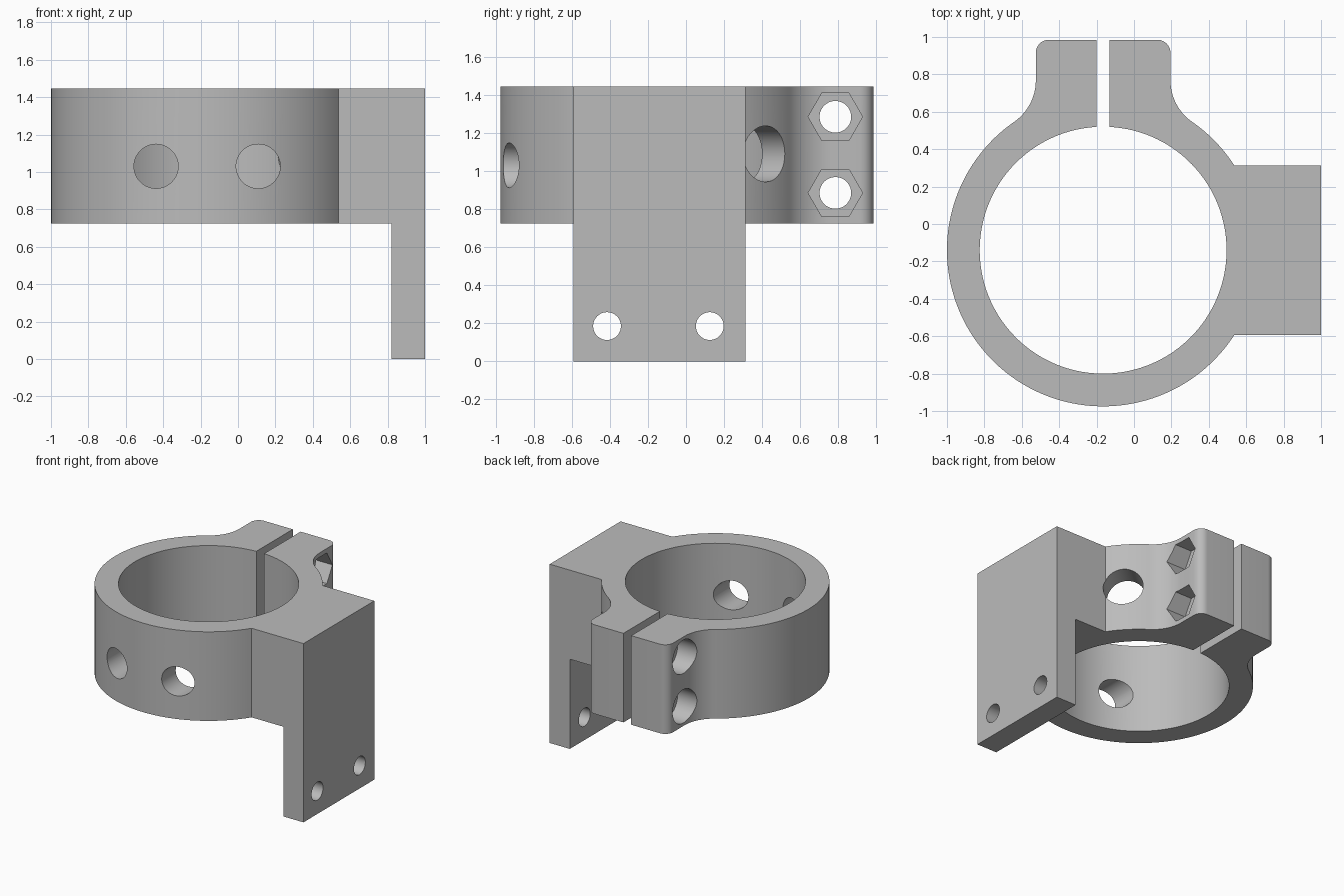
import bpy, bmesh
from math import sin, cos, pi, radians, sqrt, atan2, asin, acos
from mathutils import Vector, Matrix

if "Cube" in bpy.data.objects:
    bpy.data.objects.remove(bpy.data.objects["Cube"])

CX, CY = -0.165, -0.14           # ring axis
R_OUT, R_IN = 0.835, 0.66        # ring radii
Z0, Z1 = 0.725, 1.445            # clamp height
LUG, LUG_TOP = 0.36, 0.985       # lug half width and end
SLOT, CORNER, FILLET = 0.035, 0.07, 0.27
ARM, ARM_X, PLATE_X = 0.4525, 1.0, 0.82

gray = bpy.data.materials.new("plain_gray")
gray.use_nodes = True
COLOR = (0.5, 0.5, 0.5, 1)
gray.diffuse_color = COLOR
gray.node_tree.nodes["Principled BSDF"].inputs["Base Color"].default_value = COLOR


def make_object(name, bm):
    bmesh.ops.recalc_face_normals(bm, faces=bm.faces)
    mesh = bpy.data.meshes.new(name)
    bm.to_mesh(mesh)
    bm.free()
    mesh.materials.append(gray)
    obj = bpy.data.objects.new(name, mesh)
    bpy.context.collection.objects.link(obj)
    return obj


def arc(cx, cy, r, a0, a1, n):
    return [(cx + r * cos(a0 + (a1 - a0) * i / n),
             cy + r * sin(a0 + (a1 - a0) * i / n)) for i in range(n + 1)]


def prism(name, outline, z0, z1):
    bm = bmesh.new()
    face = bm.faces.new([bm.verts.new((x, y, z0)) for x, y in outline])
    top = bmesh.ops.extrude_face_region(bm, geom=[face])["geom"]
    bmesh.ops.translate(bm, vec=(0, 0, z1 - z0),
                        verts=[g for g in top if isinstance(g, bmesh.types.BMVert)])
    return make_object(name, bm)


def box(name, x0, x1, y0, y1, z0, z1):
    return prism(name, [(x0, y0), (x1, y0), (x1, y1), (x0, y1)], z0, z1)


def rod(name, start, end, r, sides=64):
    a, b = Vector(start), Vector(end)
    d = b - a
    bm = bmesh.new()
    bmesh.ops.create_cone(bm, cap_ends=True, segments=sides,
                          radius1=r, radius2=r, depth=d.length)
    # turn the first corner sideways, then lay the axis along the path
    spin = d.to_track_quat('Z', 'Y').to_matrix().to_4x4()
    bmesh.ops.transform(bm, matrix=Matrix.Translation((a + b) / 2) @ spin, verts=bm.verts)
    return make_object(name, bm)


def combine(target, other, operation):
    mod = target.modifiers.new(other.name, 'BOOLEAN')
    mod.operation, mod.solver, mod.object = operation, 'EXACT', other
    bpy.context.view_layer.objects.active = target
    bpy.ops.object.modifier_apply(modifier=mod.name)
    bpy.data.objects.remove(other)


# Split ring outline: right lug half, mirrored for the left half
fx = LUG + FILLET
fy = sqrt((R_OUT + FILLET) ** 2 - fx ** 2)
tangent = atan2(fy, fx)
lug = [(SLOT, LUG_TOP - CY)]
lug += arc(LUG - CORNER, LUG_TOP - CY - CORNER, CORNER, pi / 2, 0, 10)
lug += arc(fx, fy, FILLET, pi, pi + tangent, 20)
arm_angle = asin(ARM / R_OUT)
slot_angle = acos(SLOT / R_IN)

outline = lug + arc(0, 0, R_OUT, tangent, arm_angle, 16)[1:]
outline += [(ARM_X - CX, ARM), (ARM_X - CX, -ARM)]
outline += arc(0, 0, R_OUT, -arm_angle, tangent - pi + 0 - 2 * tangent, 110)[:-1]
outline += [(-x, y) for x, y in reversed(lug)]
outline += arc(0, 0, R_IN, pi - slot_angle, 2 * pi + slot_angle, 140)
clamp = prism("clamp_bracket", [(x + CX, y + CY) for x, y in outline], Z0, Z1)

# Mounting plate hanging from the arm
combine(clamp, box("mounting_plate", PLATE_X, ARM_X, CY - ARM, CY + ARM, 0, Z0 + 0.3), 'UNION')

# Plate screw holes
for y in (-0.415, 0.125):
    combine(clamp, rod("plate_hole", (0.7, y, 0.185), (1.1, y, 0.185), 0.073), 'DIFFERENCE')

# Lug bolt holes with a nut pocket on one side and a round head recess on the other
for z in (0.885, 1.285):
    y = 0.785
    combine(clamp, rod("bolt_hole", (-0.9, y, z), (0.6, y, z), 0.083), 'DIFFERENCE')
    combine(clamp, rod("head_recess", (-0.9, y, z), (-0.38, y, z), 0.135), 'DIFFERENCE')
    pocket = rod("nut_pocket", (0.05, y, z), (0.6, y, z), 0.143, 6)
    # keep two hexagon corners level
    if max(v.co.z for v in pocket.data.vertices) - z > 0.13:
        pocket.data.transform(Matrix.Translation((0, y, z)) @ Matrix.Rotation(pi / 6, 4, 'X')
                              @ Matrix.Translation((0, -y, -z)))
    combine(clamp, pocket, 'DIFFERENCE')

# Two front holes and one oblique back hole through the ring wall
for side in (-1, 1):
    x = CX + side * 0.273
    combine(clamp, rod("front_hole", (x, -1.2, 1.03), (x, -0.4, 1.03), 0.118), 'DIFFERENCE')
ax, ay = cos(radians(42)), sin(radians(42))
combine(clamp, rod("oblique_hole", (CX + 0.45 * ax, CY + 0.45 * ay, 1.09),
                   (CX + 1.05 * ax, CY + 1.05 * ay, 1.09), 0.147), 'DIFFERENCE')

# Smooth curved walls, sharp corners
bpy.ops.object.select_all(action='DESELECT')
clamp.select_set(True)
bpy.context.view_layer.objects.active = clamp
bpy.ops.object.shade_smooth_by_angle(angle=radians(25))
